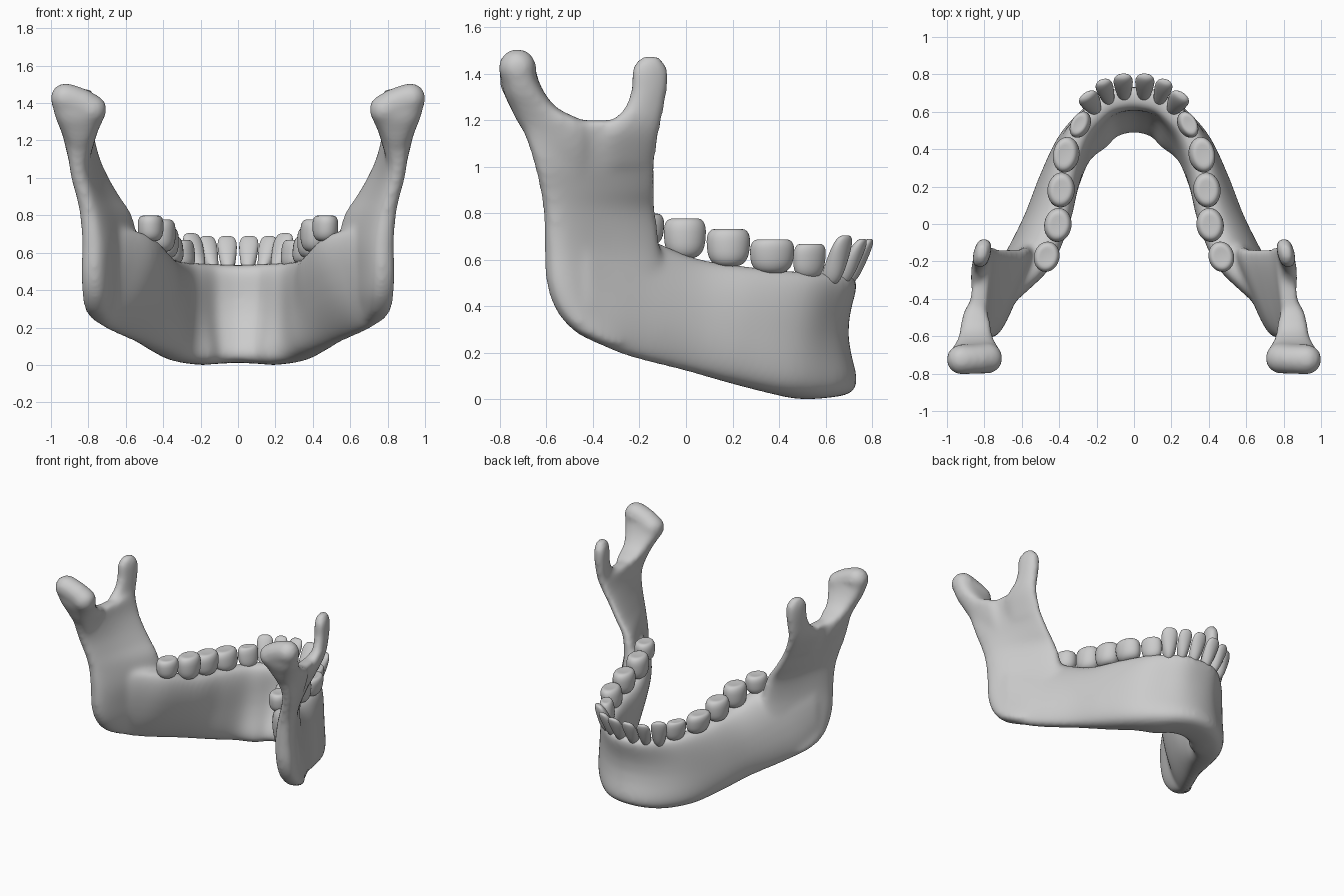
import bpy, bmesh, math
from mathutils import Vector

if "Cube" in bpy.data.objects:
    bpy.data.objects.remove(bpy.data.objects["Cube"])


def spow(v, p):
    return math.copysign(abs(v) ** p, v)


def spline(rows, steps=6):
    """Catmull-Rom through rows of numbers."""
    out = []
    for i in range(len(rows) - 1):
        p0, p1 = rows[max(i - 1, 0)], rows[i]
        p2, p3 = rows[i + 1], rows[min(i + 2, len(rows) - 1)]
        for k in range(steps):
            t = k / steps
            out.append([0.5 * (2 * b + (c - a) * t + (2 * a - 5 * b + 4 * c - d) * t * t
                               + (3 * b - a - 3 * c + d) * t ** 3)
                        for a, b, c, d in zip(p0, p1, p2, p3)])
    out.append(list(rows[-1]))
    return out


def loft(bm, rows, sides=32):
    """Rows: end A, end B, side direction, half widths at A, middle, B."""
    rings = []
    for r in spline(rows):
        A, B, n = Vector(r[0:3]), Vector(r[3:6]), Vector(r[6:9]).normalized()
        wa, wm, wb = r[9:12]
        ring = []
        for k in range(sides):
            a = 2 * math.pi * k / sides
            t = (1 + spow(math.cos(a), 0.8)) / 2
            w = wb * (1 - t) * (1 - 2 * t) + 4 * wm * t * (1 - t) + wa * t * (2 * t - 1)
            ring.append(bm.verts.new(B.lerp(A, t) + n * w * spow(math.sin(a), 0.7)))
        rings.append(ring)
    for r0, r1 in zip(rings, rings[1:]):
        for k in range(sides):
            j = (k + 1) % sides
            bm.faces.new((r0[k], r0[j], r1[j], r1[k]))
    bm.faces.new(rings[0])
    bm.faces.new(rings[-1])


def arch(x1, y1, z1, x0, y0, z0, deg, wt, wm, wb):
    a = math.radians(deg)
    return (x1, y1, z1, x0, y0, z0, math.cos(a), math.sin(a), 0, wt, wm, wb)


def slab(z, px, py, fx, fy, w, back=1.0):
    n = Vector((fy - py, px - fx, 0)).normalized()
    return (fx, fy, z, px, py, z, n.x, n.y, 0, w, w, w * back)


def finish(name, bm):
    bmesh.ops.recalc_face_normals(bm, faces=bm.faces[:])
    for f in bm.faces:
        f.smooth = True
    me = bpy.data.meshes.new(name)
    bm.to_mesh(me)
    bm.free()
    ob = bpy.data.objects.new(name, me)
    bpy.context.collection.objects.link(ob)
    return ob


bm = bmesh.new()
# curved jaw body, from just across the midline to the ramus
loft(bm, [
    arch(-.11, .665, .54, -.11, .58, .005, 101, .11, .06, .21),
    arch(0, .68, .535, 0, .603, .01, 90, .11, .057, .215),
    arch(.11, .665, .54, .11, .58, .005, 79, .11, .06, .21),
    arch(.20, .60, .545, .205, .505, .0, 60, .10, .075, .20),
    arch(.29, .49, .55, .325, .385, .02, 35, .09, .09, .15),
    arch(.365, .28, .57, .42, .20, .065, 18, .09, .105, .12),
    arch(.41, .05, .605, .53, .0, .12, 15, .10, .11, .08),
    arch(.49, -.17, .69, .65, -.2, .17, 25, .10, .105, .07),
    arch(.61, -.32, .73, .73, -.33, .215, 30, .08, .08, .06),
    arch(.74, -.45, .74, .78, -.45, .285, 30, .05, .055, .05)])
# ramus plate
loft(bm, [slab(*r, 1.5) for r in (
    (.235, .755, -.36, .65, -.21, .045), (.29, .785, -.47, .62, -.15, .055),
    (.38, .795, -.55, .59, -.12, .063), (.5, .80, -.592, .57, -.105, .065),
    (.65, .80, -.602, .555, -.115, .062), (.8, .815, -.608, .585, -.13, .055),
    (.9, .835, -.625, .65, -.13, .05), (1.0, .86, -.65, .71, -.13, .048),
    (1.1, .87, -.68, .76, -.12, .048), (1.2, .875, -.715, .79, -.105, .048))])
# coronoid process
loft(bm, [slab(*r) for r in (
    (1.0, .81, -.36, .73, -.15, .025), (1.13, .85, -.36, .775, -.118, .038),
    (1.2, .85, -.315, .79, -.105, .042), (1.25, .842, -.265, .79, -.095, .042),
    (1.33, .835, -.235, .79, -.082, .045), (1.41, .835, -.233, .79, -.078, .045),
    (1.45, .825, -.215, .80, -.095, .038), (1.478, .82, -.185, .81, -.12, .026))])
# condylar neck and head
loft(bm, [slab(*r) for r in (
    (.9, .82, -.58, .79, -.42, .03), (1.06, .85, -.66, .84, -.42, .05),
    (1.15, .85, -.70, .848, -.42, .07),
    (1.2, .85, -.73, .845, -.45, .084), (1.25, .85, -.753, .845, -.55, .10),
    (1.32, .848, -.785, .845, -.61, .13), (1.40, .85, -.797, .85, -.645, .147))])
for c, r in (((.785, -.718, 1.365), .085), ((.83, -.722, 1.395), .082),
             ((.88, -.724, 1.415), .082), ((.922, -.725, 1.426), .083)):
    ret = bmesh.ops.create_uvsphere(bm, u_segments=24, v_segments=16, radius=r)
    bmesh.ops.translate(bm, verts=ret["verts"], vec=c)
# mirror the half and fuse everything
dup = bmesh.ops.duplicate(bm, geom=bm.verts[:] + bm.edges[:] + bm.faces[:])
for v in dup["geom"]:
    if isinstance(v, bmesh.types.BMVert):
        v.co.x = -v.co.x
bone = finish("jaw_bone", bm)
m = bone.modifiers.new("fuse", 'REMESH')
m.mode = 'VOXEL'
m.voxel_size = 0.014
m.use_smooth_shade = True
m = bone.modifiers.new("soften", 'SMOOTH')
m.factor = 0.5
m.iterations = 24


def tooth(name, x, y, z0, z1, width, depth, deg, lean, front):
    """Crown centred at x, y; deg is the outward direction."""
    a = math.radians(deg)
    out, tan = Vector((math.cos(a), math.sin(a), 0)), Vector((-math.sin(a), math.cos(a), 0))
    bm = bmesh.new()
    bmesh.ops.create_uvsphere(bm, u_segments=28, v_segments=20, radius=1)
    for v in bm.verts:
        p, q, c = v.co
        h = math.hypot(p, q)
        k = (h ** 0.6 / h) if h > 1e-5 else 0
        p, q, c = p * k, q * k, spow(c, 0.75)
        t = (c + 1) / 2
        z = z0 + (z1 - z0) * t
        if front:
            p, q = p * (.6 + .45 * t), q * (1.1 - .45 * t)
        else:
            p, q = p * (.88 + .14 * t), q * (.95 + .05 * t)
            if c > 0:  # shallow hollow on the chewing face
                z -= c * .015 * math.exp(-4 * h * h)
        v.co = Vector((x, y, z)) + tan * p * width / 2 + out * (q * depth / 2 + lean * (t - .5))
    ob = finish(name, bm)
    ob.modifiers.new("other_side", 'MIRROR')


# teeth of one side, mirrored to the other
tooth("central_incisor", .056, .735, .49, .69, .115, .09, 86, .11, True)
tooth("lateral_incisor", .15, .708, .49, .69, .105, .09, 72, .11, True)
tooth("canine", .230, .65, .49, .705, .125, .10, 58, .085, True)
tooth("first_premolar", .286, .53, .52, .68, .155, .10, 28, .02, False)
tooth("second_premolar", .362, .37, .54, .70, .20, .14, 10, .02, False)
tooth("first_molar", .39, .182, .57, .745, .195, .15, 6, .0, False)
tooth("second_molar", .407, -.005, .605, .79, .19, .15, 8, .0, False)
tooth("third_molar", .467, -.175, .66, .81, .17, .14, 14, .0, False)
